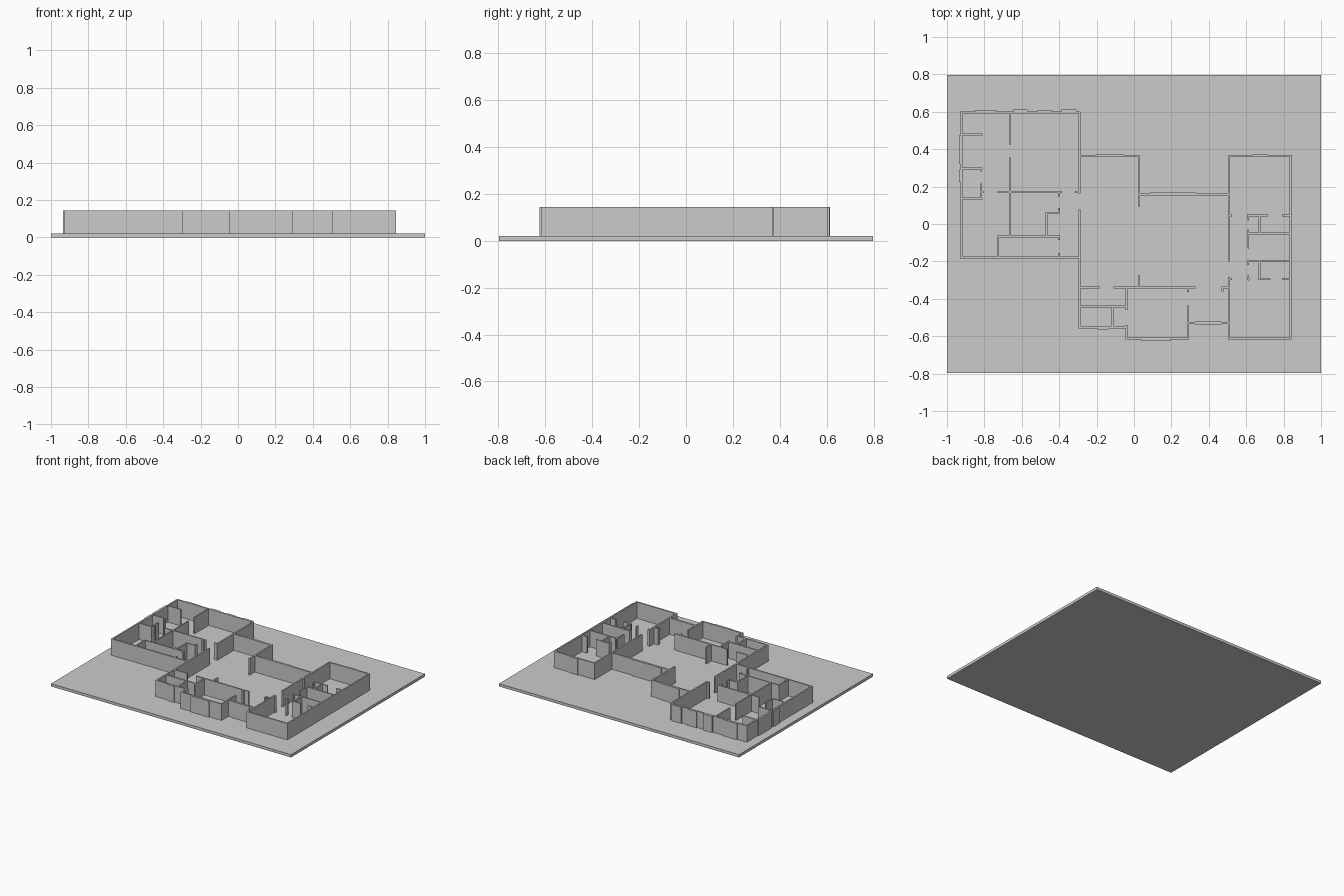
import bpy, bmesh
from mathutils import Matrix, Vector

FLOOR, TOP, T = 0.021, 0.144, 0.011   # slab top, wall top, wall thickness


def add_box(bm, x0, x1, y0, y1, z0, z1):
    m = Matrix.Translation(((x0 + x1) / 2, (y0 + y1) / 2, (z0 + z1) / 2)) \
        @ Matrix.Diagonal((x1 - x0, y1 - y0, z1 - z0, 1))
    bmesh.ops.create_cube(bm, size=1, matrix=m)


def finish(bm, name):
    me = bpy.data.meshes.new(name)
    bm.to_mesh(me)
    bm.free()
    ob = bpy.data.objects.new(name, me)
    bpy.context.collection.objects.link(ob)


def walls(name, horizontal, vertical, t=T, top=TOP):
    """horizontal: (y, (x0, x1), ...)   vertical: (x, (y0, y1), ...)"""
    bm = bmesh.new()
    for y, *spans in horizontal:
        for a, b in spans:
            add_box(bm, a, b, y - t / 2, y + t / 2, FLOOR - 0.004, top)
    for x, *spans in vertical:
        for a, b in spans:
            add_box(bm, x - t / 2, x + t / 2, a, b, FLOOR - 0.004, top)
    finish(bm, name)


# Ground slab
bm = bmesh.new()
add_box(bm, -1, 1, -0.797, 0.797, 0, FLOOR)
finish(bm, "ground_slab")

# Left wing: outer shell, then partitions
walls("left_wing_outer_walls",
      [(0.597, (-0.929, -0.287)), (-0.179, (-0.929, -0.287))],
      [(-0.923, (-0.184, 0.602)), (-0.292, (0.162, 0.602), (-0.345, 0.078))])
walls("left_wing_partitions",
      [(0.479, (-0.925, -0.811)), (0.297, (-0.925, -0.811)),
       (0.136, (-0.925, -0.811)), (0.171, (-0.73, -0.385), (-0.315, -0.29)),
       (-0.067, (-0.73, -0.398)), (0.059, (-0.47, -0.398)), (0.171, (-0.816, -0.805))],
      [(-0.816, (0.131, 0.217), (0.28, 0.30)),
       (-0.663, (0.425, 0.6), (-0.067, 0.356)),
       (-0.727, (-0.18, -0.062)), (-0.468, (-0.067, 0.064)),
       (-0.401, (0.147, 0.171), (0.055, 0.085), (-0.085, -0.062), (-0.18, -0.155))], 0.009)

# Central hall
walls("central_hall_walls",
      [(0.364, (-0.297, 0.033)), (0.159, (0.022, 0.512)),
       (-0.34, (-0.297, -0.184), (-0.109, 0.329), (0.469, 0.512))],
      [(0.027, (0.094, 0.369), (-0.342, -0.276)),
       (0.289, (-0.363, -0.338)), (0.474, (-0.36, -0.338))])

# Front rooms
walls("front_room_walls",
      [(-0.442, (-0.297, -0.036)), (-0.552, (-0.297, -0.036)),
       (-0.611, (-0.046, 0.294)), (-0.529, (0.284, 0.509))],
      [(-0.292, (-0.557, -0.34)), (-0.114, (-0.552, -0.442)),
       (-0.041, (-0.46, -0.34), (-0.616, -0.54)), (0.289, (-0.616, -0.437))])

# Right wing: outer shell, then partitions
walls("right_wing_outer_walls",
      [(0.364, (0.503, 0.843)), (-0.611, (0.503, 0.843))],
      [(0.508, (-0.2, 0.369), (-0.616, -0.284)), (0.838, (-0.616, 0.369))])
walls("right_wing_partitions",
      [(0.045, (0.605, 0.716), (0.79, 0.84), (0.508, 0.525)),
       (-0.051, (0.605, 0.84)), (-0.2, (0.605, 0.84)),
       (-0.296, (0.605, 0.618), (0.662, 0.73), (0.79, 0.84), (0.508, 0.525))],
      [(0.61, (0.02, 0.05), (-0.131, -0.03), (-0.22, -0.195), (-0.301, -0.275)),
       (0.671, (-0.051, 0.045), (-0.296, -0.2))], 0.009)

# Thicker window panels standing slightly proud of the outer walls
walls("window_panels",
      [(0.601, (-0.85, -0.737)), (0.605, (-0.645, -0.57)), (0.601, (-0.515, -0.44)),
       (0.603, (-0.388, -0.308)), (0.367, (-0.206, -0.055)), (0.163, (0.089, 0.329)),
       (0.367, (0.64, 0.71)), (-0.556, (-0.193, -0.137)), (-0.616, (0.04, 0.195)),
       (-0.531, (0.325, 0.469))],
      [(-0.927, (0.32, 0.472), (0.225, 0.292))], 0.017, TOP - 0.001)
